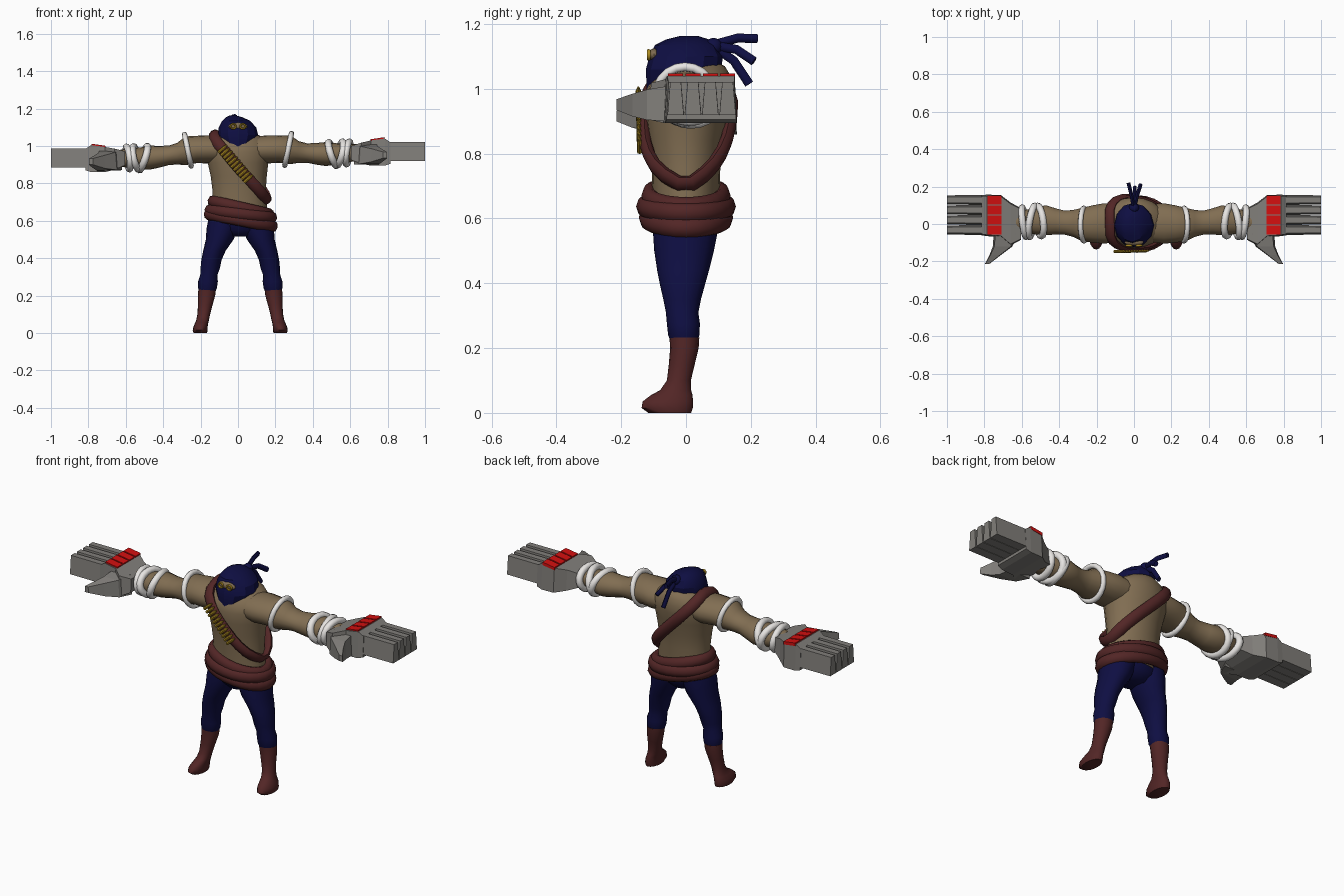
import bpy, bmesh
from math import sin, cos, pi, radians
from mathutils import Vector, Matrix

if "Cube" in bpy.data.objects:
    bpy.data.objects.remove(bpy.data.objects["Cube"])


def material(name, r, g, b):
    m = bpy.data.materials.new(name)
    m.use_nodes = True
    m.diffuse_color = (r, g, b, 1)
    m.node_tree.nodes["Principled BSDF"].inputs["Base Color"].default_value = (r, g, b, 1)
    return m


SKIN = material("tan skin", .22, .155, .085)
NAVY = material("navy cloth", .0045, .0045, .055)
BROWN = material("brown leather", .085, .019, .019)
STEEL = material("grey steel", .22, .21, .195)
WHITE = material("white wrap", .8, .78, .76)
RED = material("red plate", .65, .005, .005)
GOLD = material("gold brass", .42, .26, .015)


def finish(name, bm, mat, angle=50):
    bmesh.ops.recalc_face_normals(bm, faces=bm.faces)
    me = bpy.data.meshes.new(name)
    bm.to_mesh(me)
    bm.free()
    me.materials.append(mat)
    ob = bpy.data.objects.new(name, me)
    bpy.context.collection.objects.link(ob)
    if angle:
        bpy.ops.object.select_all(action="DESELECT")
        ob.select_set(True)
        bpy.context.view_layer.objects.active = ob
        bpy.ops.object.shade_smooth_by_angle(angle=radians(angle))
    return ob


def skin_rings(bm, rings, closed=False):
    """Bridge rings of points; close the loop or cap the ends."""
    vs = [[bm.verts.new(p) for p in r] for r in rings]
    n = len(vs[0])
    for i in range(len(vs) if closed else len(vs) - 1):
        a, b = vs[i], vs[(i + 1) % len(vs)]
        for j in range(n):
            bm.faces.new((a[j], a[(j + 1) % n], b[(j + 1) % n], b[j]))
    if not closed:
        bm.faces.new(vs[0])
        bm.faces.new(vs[-1])


def circle(n):
    return [(cos(2 * pi * i / n), sin(2 * pi * i / n)) for i in range(n)]


def upright(name, mat, rows, place=lambda p: p, n=16, angle=50):
    """Loft of horizontal ellipses: z, centre x, centre y, radius x, radius y."""
    bm = bmesh.new()
    skin_rings(bm, [[place(Vector((cx + rx * c, cy + ry * s, z))) for c, s in circle(n)]
                    for z, cx, cy, rx, ry in rows])
    return finish(name, bm, mat, angle)


def sweep(name, mat, pts, hub, ru, rv, closed=True, n=8):
    """Oval section swept along a path, its first radius pointing away from the hub."""
    bm, rings, hub = bmesh.new(), [], Vector(hub)
    pts = [Vector(p) for p in pts]
    m = len(pts)
    for i, p in enumerate(pts):
        a = pts[(i - 1) % m] if closed else pts[max(i - 1, 0)]
        b = pts[(i + 1) % m] if closed else pts[min(i + 1, m - 1)]
        t = (b - a).normalized()
        u = p - hub
        u = (u - t * u.dot(t)).normalized()
        v = t.cross(u)
        rings.append([p + u * ru * c + v * rv * s for c, s in circle(n)])
    skin_rings(bm, rings, closed)
    return finish(name, bm, mat, 60)


def box_loft(bm, place, rows, axis="x", top=1.0):
    """Loft of rectangles along x or y; top narrows the upper edge."""
    rings = []
    for d, a0, a1, z0, z1 in rows:
        m, h = (a0 + a1) / 2, (a1 - a0) / 2 * top
        ring = [(a0, z0), (a1, z0), (m + h, z1), (m - h, z1)]
        rings.append([place(Vector((d, a, z) if axis == "x" else (a, d, z))) for a, z in ring])
    skin_rings(bm, rings)


# Torso and trousers seat
upright("torso", SKIN, [
    (.58, .01, 0, .15, .1), (.68, .008, 0, .148, .104), (.76, .006, 0, .142, .106),
    (.84, .004, 0, .15, .115), (.91, 0, .003, .162, .127), (.97, 0, .007, .175, .135),
    (1.01, 0, .012, .17, .13), (1.045, 0, .02, .135, .115), (1.07, 0, .03, .09, .09),
    (1.085, 0, .03, .05, .06)], n=20)
upright("trouser_seat", NAVY, [
    (.65, .012, 0, .155, .104), (.6, .012, 0, .17, .104), (.55, .012, 0, .135, .09),
    (.515, .012, 0, .06, .06)])

# Legs and boots
for side, label in ((1, "left"), (-1, "right")):
    leg_place = lambda p, s=side: Vector((p.x * s + .012, p.y, p.z))
    upright(label + "_trouser_leg", NAVY, [
        (.61, .085, 0, .085, .1), (.56, .095, -.002, .085, .1), (.5, .11, -.006, .074, .092),
        (.44, .138, -.009, .06, .08), (.39, .154, -.011, .054, .068), (.35, .16, -.012, .052, .058),
        (.31, .168, -.012, .046, .05), (.275, .173, -.008, .053, .051), (.24, .175, -.007, .05, .048),
        (.21, .178, -.005, .04, .038)], leg_place)
    upright(label + "_boot", BROWN, [
        (.232, .177, -.005, .047, .046), (.2, .18, -.005, .046, .044), (.15, .187, -.013, .039, .04),
        (.1, .195, -.022, .034, .037), (.07, .201, -.032, .034, .048), (.055, .206, -.044, .035, .064),
        (.035, .212, -.056, .038, .078), (.015, .214, -.058, .04, .079), (0, .214, -.05, .036, .066)],
        leg_place)

# Wrapped waist belts
for name, z0, tilt, rx, ry in (("upper_belt", .67, -.035, .152, .112),
                               ("middle_belt", .637, -.02, .168, .128),
                               ("lower_belt", .603, -.033, .172, .12)):
    sweep(name, BROWN, [(.015 + rx * c, ry * s, z0 + tilt * c) for c, s in circle(24)],
          (.015, 0, z0), .026, .032)

# Shoulder strap, rounded by corner cutting
path = [Vector(p) for p in (
    (-.13, .01, 1.072), (-.125, -.085, 1.035), (-.07, -.128, .97), (0, -.128, .885), (.07, -.122, .81),
    (.13, -.085, .745), (.16, 0, .695), (.14, .075, .75), (.08, .12, .82), (0, .138, .9),
    (-.08, .142, .98), (-.13, .095, 1.045))]
smooth = []
for p, q in zip(path, path[1:] + path[:1]):
    smooth += [p.lerp(q, .25), p.lerp(q, .75)]
sweep("shoulder_strap", BROWN, smooth, (.01, 0, .885), .02, .03)

# Cartridges set across the strap
bm = bmesh.new()
tilt = Vector((.76, 0, .65)).to_track_quat("Z", "Y").to_matrix().to_4x4()
for i in range(11):
    spot = Vector((-.082, -.147, .985)).lerp(Vector((.055, -.143, .825)), i / 10)
    for r1, r2, depth, off in ((.0085, .0085, .044, -.008), (.0085, .003, .018, .023)):
        bmesh.ops.create_cone(bm, cap_ends=True, segments=8, radius1=r1, radius2=r2, depth=depth,
                              matrix=Matrix.Translation(spot) @ tilt @ Matrix.Translation((0, 0, off)))
finish("cartridges", bm, GOLD, 40)

# Hooded head with eye slit and goggles
upright("hood", NAVY, [
    (.965, 0, -.075, .025, .025), (.985, 0, -.055, .06, .066), (1.02, 0, -.025, .09, .097),
    (1.06, 0, -.007, .107, .117), (1.1, -.003, 0, .1, .113), (1.135, -.01, 0, .074, .096),
    (1.153, -.02, .005, .046, .065), (1.164, -.027, .01, .015, .025)], n=12, angle=25)
bm = bmesh.new()
bmesh.ops.create_uvsphere(bm, u_segments=16, v_segments=8, radius=1)
bmesh.ops.transform(bm, verts=bm.verts, matrix=Matrix.Translation((0, -.098, 1.105))
                    @ Matrix.Diagonal((.052, .018, .02, 1)))
finish("eye_slit", bm, SKIN)
for x, label in ((.026, "left"), (-.026, "right")):
    sweep(label + "_goggle", GOLD, [(x + .014 * c, -.115, 1.105 + .013 * s) for c, s in circle(12)],
          (x, -.115, 1.105), .005, .007, n=6)

# Hood knot and tails
bm = bmesh.new()
bmesh.ops.create_icosphere(bm, subdivisions=2, radius=.028,
                           matrix=Matrix.Translation((0, .085, 1.13)))
finish("hood_knot", bm, NAVY)
for i, (x, y, z) in enumerate(((-.03, .22, 1.155), (.035, .21, 1.085), (.005, .195, 1.015))):
    end, start = Vector((x, y, z)), Vector((0, .08, 1.135))
    bend = start.lerp(end, .5) + Vector((0, .01, .012))
    sweep("hood_tail_%d" % (i + 1), NAVY, [start, bend, end], (x, .1, .8), .014, .011, False, 6)

# Arms, wraps and steel hands
for side, label in ((1, "left"), (-1, "right")):
    def place(p, s=side):
        drop = 0 if s > 0 else .035 * min(max((abs(p.x) - .2) / .5, 0), 1)
        return Vector((p.x * s, p.y, p.z - drop))

    rows = [(.08, .005, .98, .1, .07), (.16, .003, .982, .108, .075), (.22, 0, .983, .1, .073),
            (.28, -.003, .98, .088, .077), (.325, .003, .968, .072, .058), (.37, .007, .962, .064, .052),
            (.42, .014, .958, .07, .058), (.47, .02, .957, .08, .064), (.52, .018, .957, .074, .058),
            (.63, .01, .965, .05, .045)]
    bm = bmesh.new()
    skin_rings(bm, [[place(Vector((x, y + ry * c, z + rz * s))) for c, s in circle(16)]
                    for x, y, z, ry, rz in rows])
    finish(label + "_arm", bm, SKIN)

    for name, x, y, z, ry, rz, lean, turn, r in (
            ("upper_arm_band", .268, -.003, .982, .088, .086, .018, 0, .014),
            ("wrist_wrap_inner", .505, .016, .957, .08, .062, -.02, .01, .019),
            ("wrist_wrap_middle", .545, .014, .96, .082, .062, .014, -.014, .019),
            ("wrist_wrap_outer", .588, .01, .963, .078, .06, .008, .01, .018)):
        pts = [place(Vector((x + lean * s + turn * c, y + ry * c, z + rz * s))) for c, s in circle(20)]
        sweep(label + "_" + name, WHITE, pts, place(Vector((x, y, z))), r, r)

    bm = bmesh.new()
    box_loft(bm, place, [(.605, -.085, .085, .925, 1.0), (.66, -.115, .115, .905, 1.018),
                         (.712, -.07, .155, .895, 1.03), (.785, -.065, .157, .895, 1.04),
                         (.815, -.06, .155, .905, 1.02)], top=.94)
    finish(label + "_palm", bm, STEEL, 0)
    bm = bmesh.new()
    box_loft(bm, place, [(-.05, .62, .75, .9, 1.01), (-.12, .65, .755, .904, .998),
                         (-.165, .71, .772, .915, .985), (-.215, .775, .798, .935, .968)], "y", .85)
    finish(label + "_thumb", bm, STEEL, 0)

    fingers, plates = bmesh.new(), bmesh.new()
    for k in range(4):
        y = -.032 + k * .0535
        box_loft(fingers, place, [(.8, y - .026, y + .026, .92, 1.022),
                                  (1.0, y - .025, y + .025, .92, 1.022)], top=.66)
        box_loft(plates, place, [(.708, y - .023, y + .023, 1.02, 1.036),
                                 (.782, y - .023, y + .023, 1.03, 1.047)])
    finish(label + "_fingers", fingers, STEEL, 0)
    finish(label + "_knuckle_plates", plates, RED, 0)
